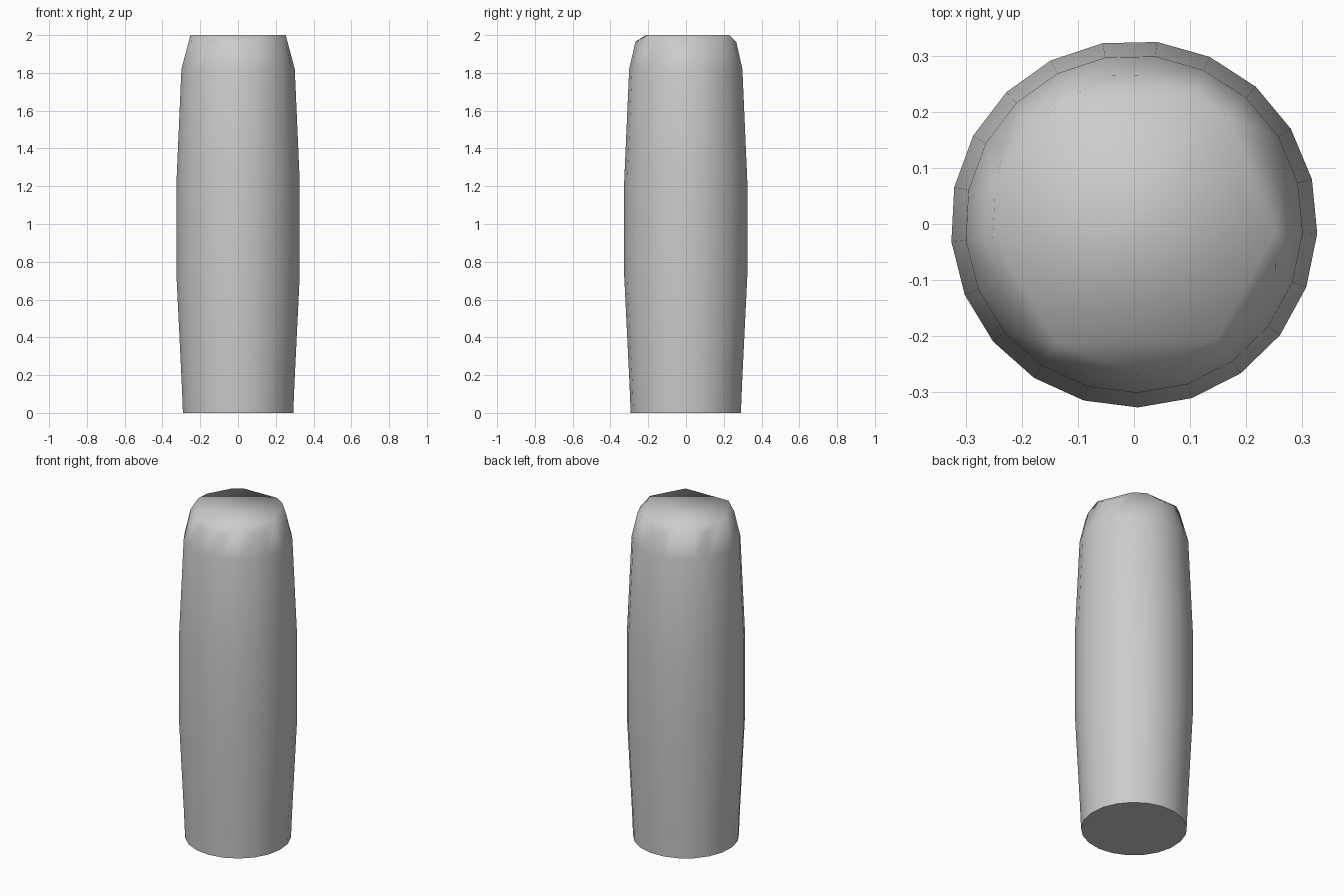
import bpy, bmesh, math

if "Cube" in bpy.data.objects:
    bpy.data.objects.remove(bpy.data.objects["Cube"])

SIDES = 21
PHASE = math.radians(-3)
# Barrel profile: radius, height
PROFILE = [(0.293, 0.0), (0.30, 0.17), (0.327, 0.72), (0.327, 1.23), (0.301, 1.82)]
# Chipped rim: which corners rise to full height, the others are worn down
HIGH = {0, 3, 4, 7, 8, 10, 11, 14, 18}

bm = bmesh.new()


def point(i, r, z):
    a = PHASE + 2 * math.pi * i / SIDES
    return bm.verts.new((r * math.cos(a), r * math.sin(a), z))


# Body rings and the uneven rim
rings = [[point(i, r, z) for i in range(SIDES)] for r, z in PROFILE]
rings.append([point(i, 0.253, 2.0) if i in HIGH else point(i, 0.268, 1.965)
              for i in range(SIDES)])
for lo, hi in zip(rings, rings[1:]):
    for i in range(SIDES):
        j = (i + 1) % SIDES
        bm.faces.new((lo[i], lo[j], hi[j], hi[i]))

# End caps, triangulated like broken wood on top
bottom = bm.faces.new(rings[0][::-1])
top = bm.faces.new(rings[-1])
bmesh.ops.triangulate(bm, faces=[bottom, top])
bmesh.ops.recalc_face_normals(bm, faces=bm.faces[:])

mesh = bpy.data.meshes.new("post")
bm.to_mesh(mesh)
bm.free()
post = bpy.data.objects.new("post", mesh)
bpy.context.collection.objects.link(post)
bpy.context.view_layer.objects.active = post
post.select_set(True)
bpy.ops.object.shade_smooth_by_angle(angle=math.radians(75))
